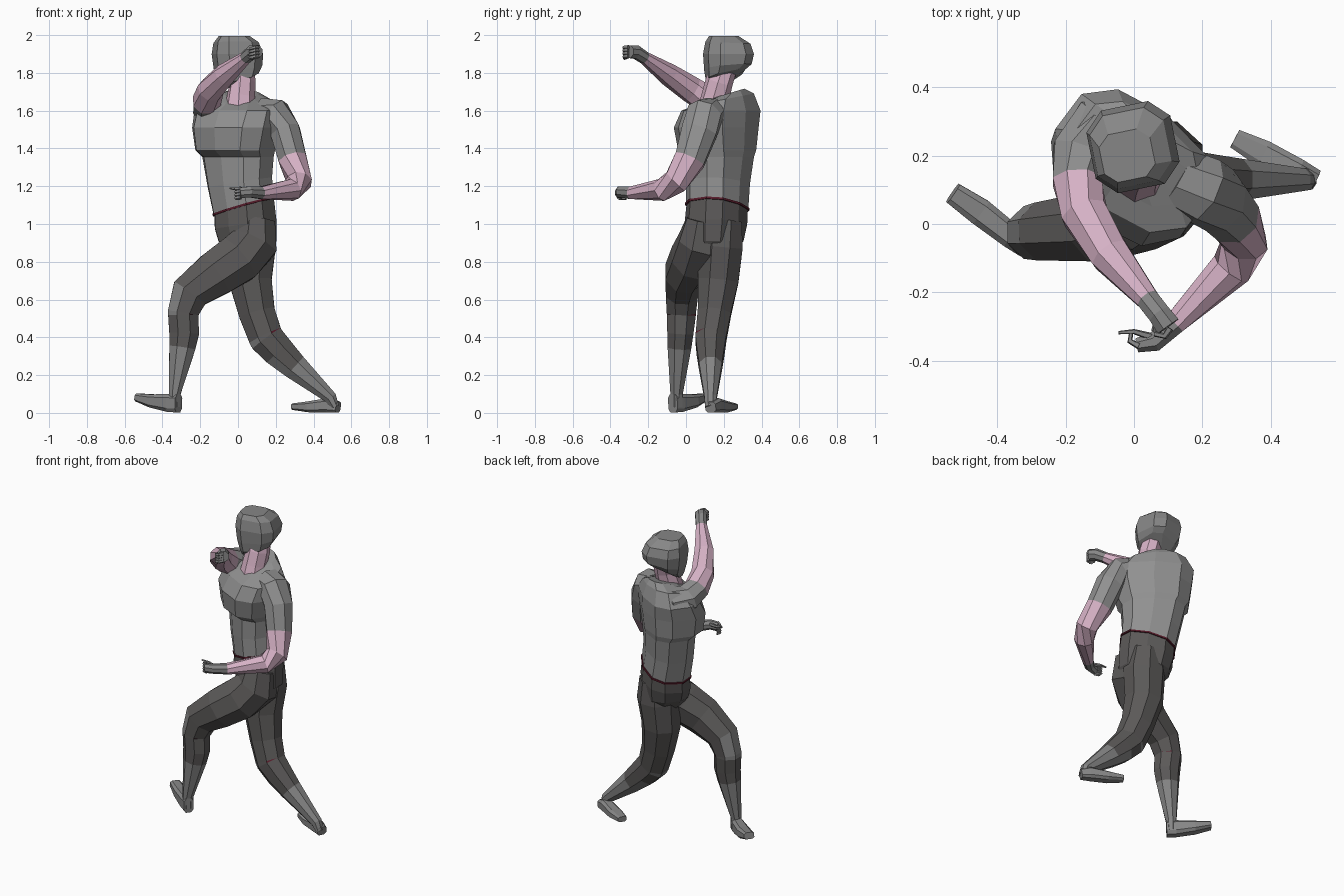
import bpy, bmesh, math
from mathutils import Vector

# ---- flat colours
def mat(name, rgb):
    m = bpy.data.materials.new(name)
    m.diffuse_color = (*rgb, 1)
    return m

SHIRT, PANTS, SKIN, RED, BOOT = range(5)
MATS = [mat("shirt grey", (0.28, 0.28, 0.28)), mat("trouser grey", (0.105, 0.10, 0.098)),
        mat("skin pink", (0.67, 0.44, 0.56)), mat("dark red", (0.10, 0.012, 0.025)),
        mat("boot grey", (0.24, 0.24, 0.24))]

# ---- loft rings (x, y, z, half width along side, half depth) along a path
def loft(name, st, cols, side=(1, 0, 0), n=8, p=1.0, norms=None, rule=None, grow=1.0):
    bm = bmesh.new()
    pts = [Vector(s[:3]) for s in st]
    rings = []
    for i, s in enumerate(st):
        if norms:
            t = Vector(norms[i]).normalized()
        else:
            a = (pts[i] - pts[i - 1]).normalized() if i else Vector()
            b = (pts[i + 1] - pts[i]).normalized() if i < len(st) - 1 else Vector()
            t = (a + b).normalized()
        u = Vector(side)
        u = (u - t * u.dot(t)).normalized()
        v = t.cross(u)
        ring = []
        for k in range(n):
            ang = 2 * math.pi * (k + 0.5) / n
            c, d = math.cos(ang), math.sin(ang)
            c = math.copysign(abs(c) ** p, c)
            d = math.copysign(abs(d) ** p, d)
            ring.append(bm.verts.new(pts[i] + (u * c * s[3] + v * d * s[4]) * grow))
        rings.append(ring)
    if isinstance(cols, int):
        cols = [cols] * (len(st) - 1)
    for i in range(len(st) - 1):
        for k in range(n):
            j = (k + 1) % n
            f = bm.faces.new((rings[i][k], rings[i][j], rings[i + 1][j], rings[i + 1][k]))
            f.material_index = cols[i]
    bm.faces.new(rings[0][::-1]).material_index = cols[0]
    bm.faces.new(rings[-1]).material_index = cols[-1]
    bmesh.ops.recalc_face_normals(bm, faces=bm.faces)
    if rule:
        for f in bm.faces:
            f.material_index = rule(f)
    me = bpy.data.meshes.new(name)
    bm.to_mesh(me)
    bm.free()
    for m in MATS:
        me.materials.append(m)
    ob = bpy.data.objects.new(name, me)
    bpy.context.collection.objects.link(ob)
    return ob

TILT, UP = (-0.27, 0.06, 1), (0, 0, 1)
SHOULDERS = (0.80, -0.60, 0)      # body is turned to its own right

# ---- torso
loft("torso", [
    (0.03, 0.165, 1.095, 0.172, 0.145),
    (0.01, 0.17, 1.22, 0.18, 0.145),
    (0.0, 0.18, 1.355, 0.20, 0.15),
    (-0.015, 0.165, 1.39, 0.22, 0.178),
    (-0.01, 0.16, 1.51, 0.245, 0.19),
    (0.0, 0.185, 1.60, 0.25, 0.165),
    (0.01, 0.205, 1.66, 0.195, 0.12),
    (0.02, 0.22, 1.69, 0.09, 0.085)],
    SHIRT, SHOULDERS, n=10, p=0.8,
    norms=[TILT, (-.15, .03, 1), UP, UP, UP, UP, (0, -.2, 1), (0, -.3, 1)])

# ---- belt and pelvis
loft("belt", [(0.033, 0.165, 1.087, 0.178, 0.151), (0.03, 0.165, 1.098, 0.178, 0.151)],
     RED, SHOULDERS, n=10, p=0.8, norms=[TILT, TILT])
loft("pelvis", [
    (0.06, 0.14, 0.80, 0.08, 0.08),
    (0.05, 0.15, 0.91, 0.16, 0.14),
    (0.04, 0.158, 1.0, 0.172, 0.15),
    (0.033, 0.165, 1.09, 0.172, 0.145)],
    PANTS, SHOULDERS, n=10, p=0.85, norms=[UP, UP, (-.15, 0, 1), TILT])

# ---- neck and boxy hooded head
loft("neck", [
    (0.01, 0.14, 1.60, 0.085, 0.08),
    (0.015, 0.155, 1.67, 0.075, 0.075),
    (0.025, 0.175, 1.75, 0.068, 0.075),
    (0.02, 0.20, 1.82, 0.065, 0.07)], SKIN, (0.85, -0.5, 0), n=8)
loft("head", [
    (-0.04, 0.175, 1.735, 0.045, 0.045),
    (0.0, 0.21, 1.785, 0.108, 0.105),
    (0.0, 0.222, 1.83, 0.125, 0.122),
    (-0.003, 0.225, 1.90, 0.132, 0.13),
    (-0.01, 0.222, 1.96, 0.116, 0.115),
    (-0.02, 0.20, 1.995, 0.08, 0.075)],
    BOOT, (0.98, 0.2, 0), n=8, p=0.66,
    norms=[(-.25, -.25, 1), (-.2, -.25, 1), (-.1, -.1, 1), UP, (0, .05, 1), UP])

# ---- arms: short sleeve, bare forearm, glove
loft("raised_arm", [
    (-0.05, 0.27, 1.58, 0.09, 0.09),
    (-0.12, 0.275, 1.60, 0.10, 0.095),
    (-0.155, 0.21, 1.615, 0.085, 0.09),
    (-0.165, 0.125, 1.65, 0.08, 0.078),
    (-0.145, 0.03, 1.71, 0.072, 0.072),
    (-0.07, -0.09, 1.79, 0.06, 0.062),
    (0.04, -0.22, 1.88, 0.034, 0.036),
    (0.075, -0.265, 1.91, 0.038, 0.036),
    (0.10, -0.30, 1.912, 0.036, 0.04)],
    [SHIRT] * 3 + [SKIN] * 3 + [BOOT] * 2, (0, 0, 1))
loft("lowered_arm", [
    (0.13, 0.14, 1.59, 0.09, 0.08),
    (0.20, 0.10, 1.58, 0.10, 0.085),
    (0.25, 0.07, 1.49, 0.098, 0.083),
    (0.29, 0.02, 1.34, 0.085, 0.078),
    (0.325, -0.055, 1.225, 0.07, 0.067),
    (0.285, -0.13, 1.18, 0.06, 0.058),
    (0.12, -0.29, 1.165, 0.034, 0.034),
    (0.06, -0.345, 1.17, 0.03, 0.03),
    (0.01, -0.355, 1.165, 0.022, 0.03)],
    [SHIRT] * 3 + [SKIN] * 3 + [BOOT] * 2, (0, 1, 0.01), grow=1.03)

# ---- fingers: four curled on each hand, plus thumb
for i in range(4):
    d = (i - 1.5) * 0.016
    loft("raised_finger", [(0.105, -0.305, 1.912 + d, .013, .011), (0.09, -0.328, 1.91 + d, .011, .01),
                           (0.06, -0.322, 1.903 + d, .008, .008)], BOOT, UP, n=5)
    loft("lowered_finger", [(0.015, -0.357, 1.165 + d, .012, .011), (-0.012, -0.343, 1.16 + d, .01, .009),
                            (-0.008, -0.315, 1.158 + d, .007, .006)], BOOT, UP, n=5)
loft("raised_thumb", [(0.07, -0.28, 1.90, .013, .012), (0.06, -0.31, 1.885, .01, .01),
                      (0.08, -0.328, 1.875, .007, .007)], BOOT, UP, n=5)
loft("lowered_thumb", [(0.05, -0.33, 1.18, .013, .012), (0.0, -0.315, 1.185, .01, .008),
                       (-0.045, -0.318, 1.19, .005, .005)], BOOT, UP, n=5)

# ---- legs: trousers, thin red strip behind the knee, grey knee pad, boots
def leg_rule(boot_z, pad_lo, pad_hi, pad_nx):
    def rule(f):
        c = f.calc_center_median()
        if f.calc_area() < 0.0014 and 0.35 < c.z < 0.6 and f.normal.x > 0.2:
            return RED
        if c.z < boot_z or (pad_lo < c.z < pad_hi and f.normal.x < pad_nx):
            return BOOT
        return PANTS
    return rule

loft("front_leg", [
    (0.10, 0.10, 1.02, 0.10, 0.10),
    (0.085, 0.08, 0.90, 0.125, 0.13),
    (0.0, 0.035, 0.815, 0.12, 0.135),
    (-0.12, -0.01, 0.735, 0.105, 0.125),
    (-0.255, -0.022, 0.635, 0.088, 0.105),
    (-0.29, -0.025, 0.53, 0.08, 0.085),
    (-0.29, -0.025, 0.518, 0.08, 0.083),
    (-0.285, -0.03, 0.42, 0.072, 0.082),
    (-0.295, -0.035, 0.345, 0.065, 0.072),
    (-0.335, -0.05, 0.10, 0.034, 0.032),
    (-0.335, -0.05, 0.03, 0.034, 0.03)],
    PANTS, (0, 1, 0), rule=leg_rule(0.345, 0.5, 0.63, -0.6), grow=1.04)
loft("rear_leg", [
    (0.07, 0.20, 1.02, 0.10, 0.11),
    (0.075, 0.185, 0.88, 0.12, 0.13),
    (0.065, 0.17, 0.70, 0.112, 0.118),
    (0.10, 0.15, 0.53, 0.092, 0.10),
    (0.145, 0.133, 0.405, 0.085, 0.095),
    (0.152, 0.131, 0.393, 0.085, 0.095),
    (0.215, 0.13, 0.325, 0.076, 0.088),
    (0.30, 0.13, 0.245, 0.063, 0.072),
    (0.49, 0.13, 0.08, 0.034, 0.035),
    (0.515, 0.13, 0.03, 0.03, 0.022)],
    PANTS, (0, 1, 0), rule=leg_rule(0.25, 0.28, 0.39, -0.45), grow=1.04)

# ---- feet, lofted from heel to toe
loft("front_foot", [
    (-0.315, -0.07, 0.05, 0.032, 0.05),
    (-0.36, -0.035, 0.053, 0.038, 0.05),
    (-0.45, 0.035, 0.063, 0.042, 0.037),
    (-0.53, 0.09, 0.082, 0.034, 0.022)], BOOT, (0.6, 0.8, 0), n=8, p=0.6)
loft("rear_foot", [
    (0.53, 0.13, 0.03, 0.032, 0.03),
    (0.48, 0.155, 0.04, 0.038, 0.04),
    (0.38, 0.205, 0.032, 0.042, 0.03),
    (0.295, 0.25, 0.033, 0.03, 0.018)], BOOT, (0.5, 0.86, 0), n=8, p=0.6)
